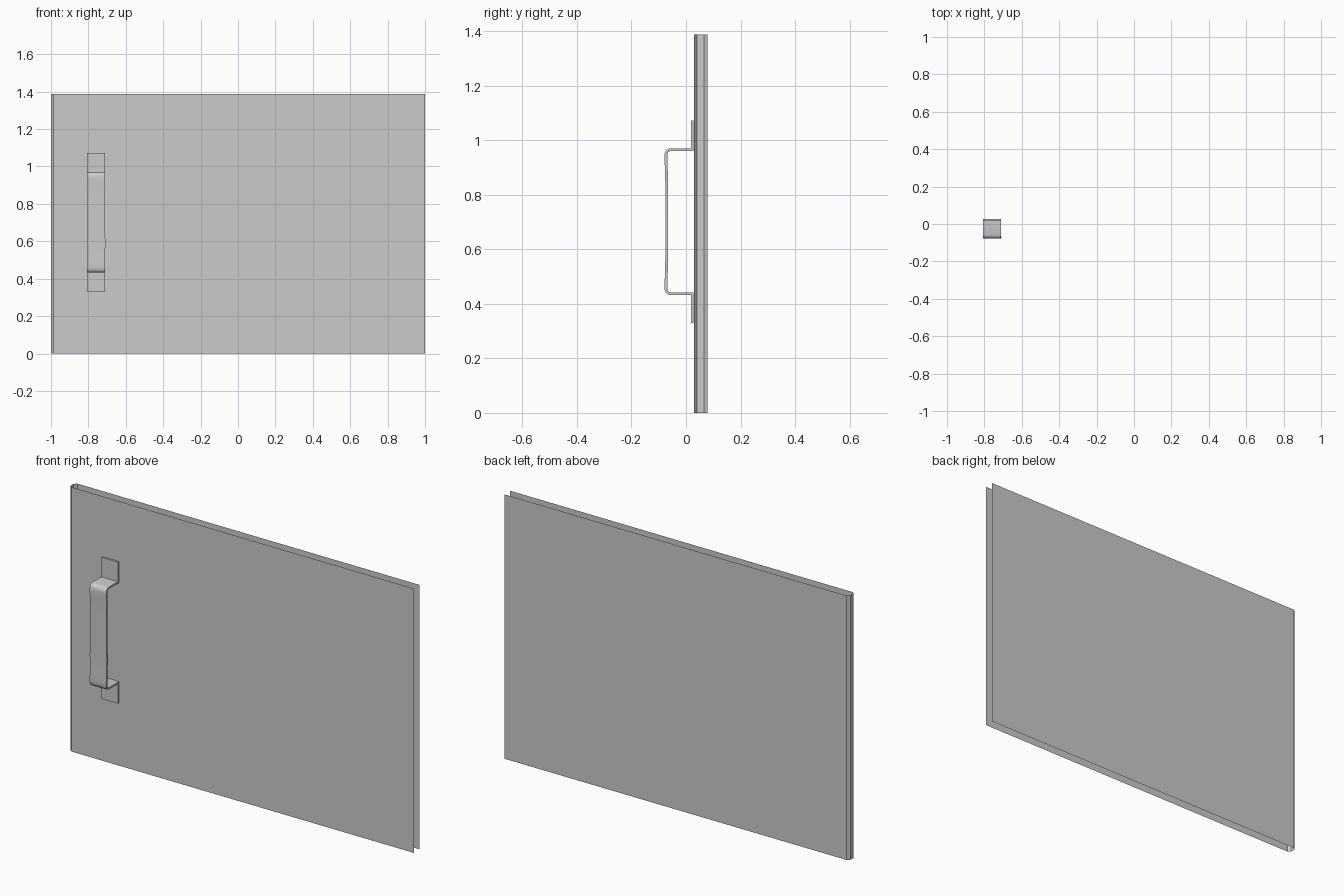
import bpy, bmesh
from mathutils import Vector

if "Cube" in bpy.data.objects:
    bpy.data.objects.remove(bpy.data.objects["Cube"])


def finish(name, bm, smooth=False):
    bmesh.ops.recalc_face_normals(bm, faces=bm.faces)
    mesh = bpy.data.meshes.new(name)
    bm.to_mesh(mesh)
    bm.free()
    obj = bpy.data.objects.new(name, mesh)
    bpy.context.collection.objects.link(obj)
    if smooth:
        bpy.ops.object.select_all(action='DESELECT')
        obj.select_set(True)
        bpy.context.view_layer.objects.active = obj
        bpy.ops.object.shade_smooth_by_angle(angle=0.7)
    return obj


# Door panel: folded thin sheet, chamfered at the left, open at top, bottom and right
HEIGHT = 1.387
profile = [(1, 0.029), (-0.987, 0.029), (-1, 0.040),
           (-1, 0.066), (-0.987, 0.078), (1, 0.078)]
bm = bmesh.new()
low = [bm.verts.new((x, y, 0)) for x, y in profile]
high = [bm.verts.new((x, y, HEIGHT)) for x, y in profile]
for i in range(len(profile) - 1):
    bm.faces.new((low[i], low[i + 1], high[i + 1], high[i]))
# front sheet faces -y, so all folded faces point outward
mesh = finish("door_panel", bm).data
if mesh.polygons[0].normal.y > 0:
    mesh.flip_normals()

# Handle: bent flat strap, lower half of the centre line (y, z, half width), mirrored upward
MID_Z, THICK, CENTRE_X = 0.701, 0.010, -0.758
half = [(0.023, 0.330, 0.048), (0.023, 0.437, 0.048), (-0.056, 0.437, 0.048),
        (-0.064, 0.439, 0.048), (-0.070, 0.444, 0.048), (-0.073, 0.452, 0.048),
        (-0.0735, 0.465, 0.048), (-0.073, 0.49, 0.048), (-0.0715, 0.525, 0.048),
        (-0.071, 0.56, 0.048), (-0.071, 0.60, 0.050), (-0.071, 0.62, 0.048)]
upper = [(y, 2 * MID_Z - z, 0.048) for y, z, w in reversed(half)]
path = half + upper

bm = bmesh.new()
rings = []
for i, (y, z, w) in enumerate(path):
    p = Vector((y, z))
    d1 = (p - Vector(path[i - 1][:2])).normalized() if i else None
    d2 = (Vector(path[i + 1][:2]) - p).normalized() if i < len(path) - 1 else d1
    d1 = d1 or d2
    n1, n2 = Vector((-d1.y, d1.x)), Vector((-d2.y, d2.x))
    # mitred offset keeps the strap thickness even through the bends
    off = (n1 + n2) / (1 + n1.dot(n2)) * THICK / 2
    a, b = p + off, p - off
    rings.append([bm.verts.new((CENTRE_X + s * w, q.x, q.y))
                  for s, q in ((-1, a), (1, a), (1, b), (-1, b))])
for r, t in zip(rings, rings[1:]):
    for k in range(4):
        m = (k + 1) % 4
        bm.faces.new((r[k], r[m], t[m], t[k]))
bm.faces.new(rings[0])
bm.faces.new(rings[-1])
finish("pull_handle", bm, smooth=True)
